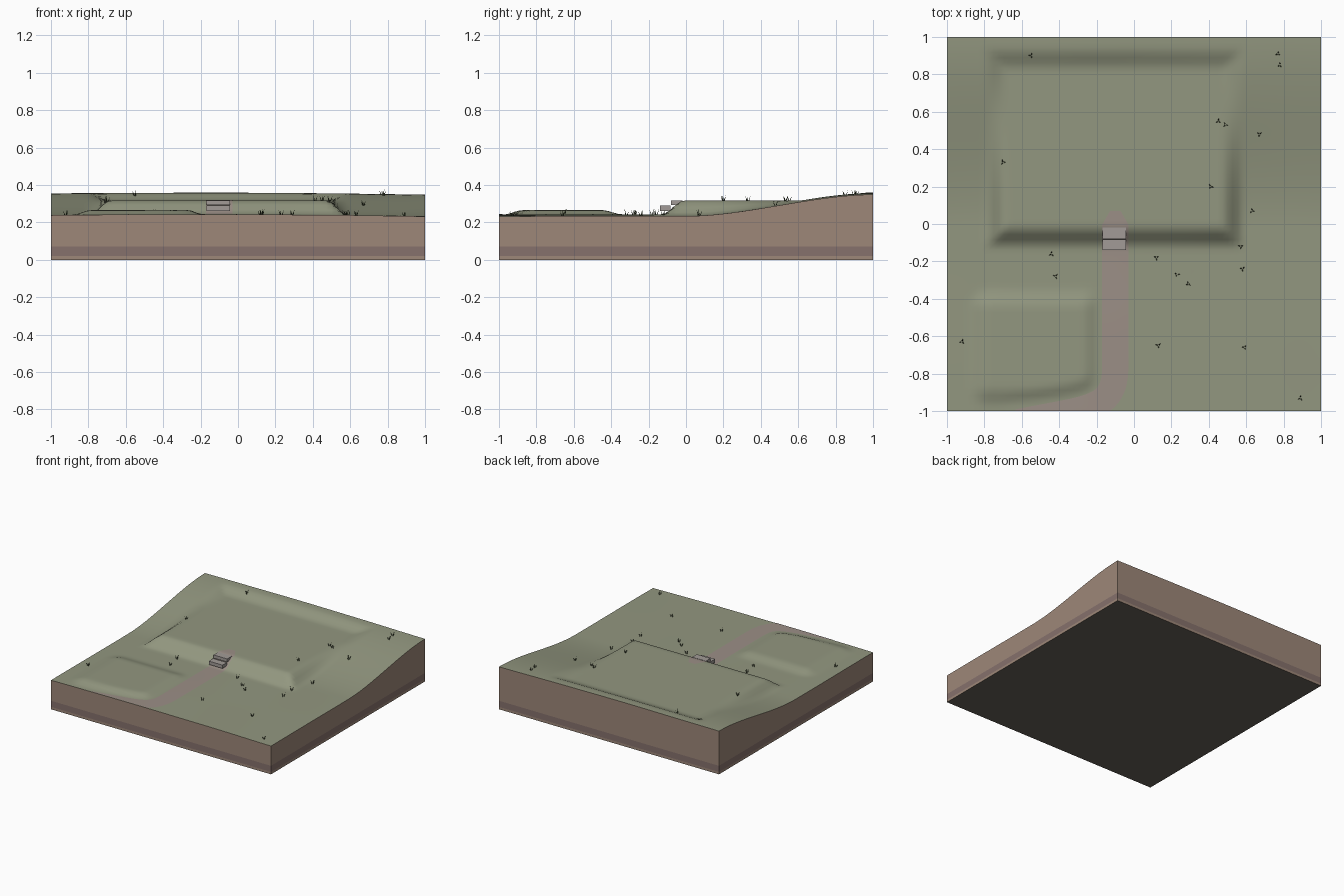
import bpy, bmesh, math, random
from mathutils import Vector

if "Cube" in bpy.data.objects:
    bpy.data.objects.remove(bpy.data.objects["Cube"])

random.seed(4)
N = 72


def mat(name, rgb):
    m = bpy.data.materials.new(name)
    m.diffuse_color = (*rgb, 1)
    m.use_nodes = True
    m.node_tree.nodes["Principled BSDF"].inputs["Base Color"].default_value = m.diffuse_color
    return m


grass = mat("grass", (0.29, 0.31, 0.215))
soil = mat("soil", (0.34, 0.245, 0.19))
dark_soil = mat("dark_soil", (0.24, 0.165, 0.15))
under = mat("underside", (0.13, 0.115, 0.095))
dirt = mat("dirt", (0.33, 0.275, 0.24))
stone = mat("stone", (0.36, 0.33, 0.31))
blade = mat("blade", (0.07, 0.09, 0.045))


def finish(bm, name, mats, smooth=False):
    bm.normal_update()
    me = bpy.data.meshes.new(name)
    bm.to_mesh(me)
    bm.free()
    for m in mats:
        me.materials.append(m)
    ob = bpy.data.objects.new(name, me)
    bpy.context.collection.objects.link(ob)
    if smooth:
        bpy.context.view_layer.objects.active = ob
        ob.select_set(True)
        bpy.ops.object.shade_smooth_by_angle(angle=math.radians(40))
        ob.select_set(False)
    return ob


def ss(t):
    t = min(1, max(0, t))
    return t * t * (3 - 2 * t)


def lerp(a, b, t):
    return a + (b - a) * t


# path centreline: straight run, then a bend towards the front left
bend = [Vector(p) for p in ((-0.1, -0.76), (-0.1, -1.0), (-0.24, -0.98), (-0.62, -1.06))]
line = [Vector((-0.1, 0.07 - 0.83 * i / 34)) for i in range(34)]
for i in range(25):
    t = i / 24
    line.append(bend[0] * (1 - t) ** 3 + bend[1] * 3 * t * (1 - t) ** 2
                + bend[2] * 3 * t * t * (1 - t) + bend[3] * t ** 3)


# terrain height: valley and hill, levelled upper terrace and low front pad
def height(x, y):
    z = 0.235 + 0.116 * ss(y) + 0.008 * math.cos(1.5 * (x + 0.2))
    z += 0.001 * math.sin(7 * x + 2 * y) * math.cos(5 * y - x)
    dx = max(-0.78 - x, x + 0.27, 0)
    dy = max(-0.87 - y, y + 0.45, 0)
    w = 1 - ss(math.hypot(dx, dy) / 0.11)
    if w > 0:
        d = min((Vector((x, y)) - p).length for p in line)
        w *= ss((d - 0.07) / 0.09)
        z = lerp(z, 0.266, w)
    d = max(-0.68 - x, x - 0.47, -0.01 - y, y - 0.82, 0)
    return lerp(z, 0.317, 1 - ss(d / 0.12))


# ground block with layered sides
bm = bmesh.new()
c = [-1 + 2 * i / N for i in range(N + 1)]
g = [[bm.verts.new((x, y, height(x, y))) for x in c] for y in c]
for j in range(N):
    for i in range(N):
        bm.faces.new((g[j][i], g[j][i + 1], g[j + 1][i + 1], g[j + 1][i]))
ring = (g[0][:-1] + [g[j][N] for j in range(N)] + g[N][:0:-1]
        + [g[j][0] for j in range(N, 0, -1)])
for z, k in ((0.07, 1), (0.02, 2), (0, 1)):
    low = [bm.verts.new((v.co.x, v.co.y, z)) for v in ring]
    for i in range(len(ring)):
        n = (i + 1) % len(ring)
        bm.faces.new((ring[i], low[i], low[n], ring[n])).material_index = k
    ring = low
bm.faces.new(ring[::-1]).material_index = 3
finish(bm, "ground_block", (grass, soil, dark_soil, under), True)

# dirt path draped on the ground, trimmed at the front edge
bm = bmesh.new()
rows = []
for i, p in enumerate(line):
    t = (line[min(i + 1, len(line) - 1)] - line[max(i - 1, 0)]).normalized()
    half = 0.07 * min(1, 0.4 + i * 0.2)
    row = []
    for s in (-1, -0.5, 0, 0.5, 1):
        x, y = p.x - t.y * half * s, p.y + t.x * half * s
        row.append(bm.verts.new((x, y, height(x, max(y, -1)) + 0.002)))
    rows.append(row)
for a, b in zip(rows, rows[1:]):
    for i in range(4):
        bm.faces.new((a[i], b[i], b[i + 1], a[i + 1]))
bmesh.ops.bisect_plane(bm, geom=bm.verts[:] + bm.edges[:] + bm.faces[:],
                       plane_co=(0, -1, 0), plane_no=(0, -1, 0), clear_outer=True)
finish(bm, "path", (dirt,), True)

# two stone steps
for name, y0, y1, z0, z1 in (("lower_step", -0.14, -0.083, 0.262, 0.29),
                             ("upper_step", -0.08, -0.02, 0.292, 0.318)):
    bm = bmesh.new()
    bmesh.ops.create_cube(bm, size=1)
    for v in bm.verts:
        v.co = (-0.105 + v.co.x * 0.125, (y0 + y1) / 2 + v.co.y * (y1 - y0),
                (z0 + z1) / 2 + v.co.z * (z1 - z0))
    finish(bm, name, (stone,))

# grass tufts: three thin blades each
spots = ((-.92, -.63), (-.42, -.28), (-.44, -.16), (-.7, .33), (-.55, .9), (.41, .2), (.45, .55),
         (.49, .53), (.67, .48), (.78, .85), (.77, .91), (.63, .07), (.57, -.12), (.58, -.24),
         (.12, -.18), (.23, -.27), (.29, -.32), (.13, -.65), (.59, -.66), (.89, -.93))
bm = bmesh.new()
for x, y in spots:
    z = height(x, y) - 0.003
    turn = random.uniform(0, 6.28)
    for k in range(3):
        a = turn + k * 2.09 + random.uniform(-0.3, 0.3)
        out = Vector((math.cos(a), math.sin(a), 0))
        side = Vector((-out.y, out.x, 0)) * 0.004
        foot = Vector((x, y, z)) + out * 0.003
        tip = foot + out * 0.013 + Vector((0, 0, random.uniform(0.026, 0.036)))
        v = [bm.verts.new(p) for p in (foot + side, foot - side, foot + out * 0.005, tip)]
        for i in range(3):
            bm.faces.new((v[i], v[(i + 1) % 3], v[3]))
bmesh.ops.recalc_face_normals(bm, faces=bm.faces[:])
finish(bm, "grass_tufts", (blade,))
